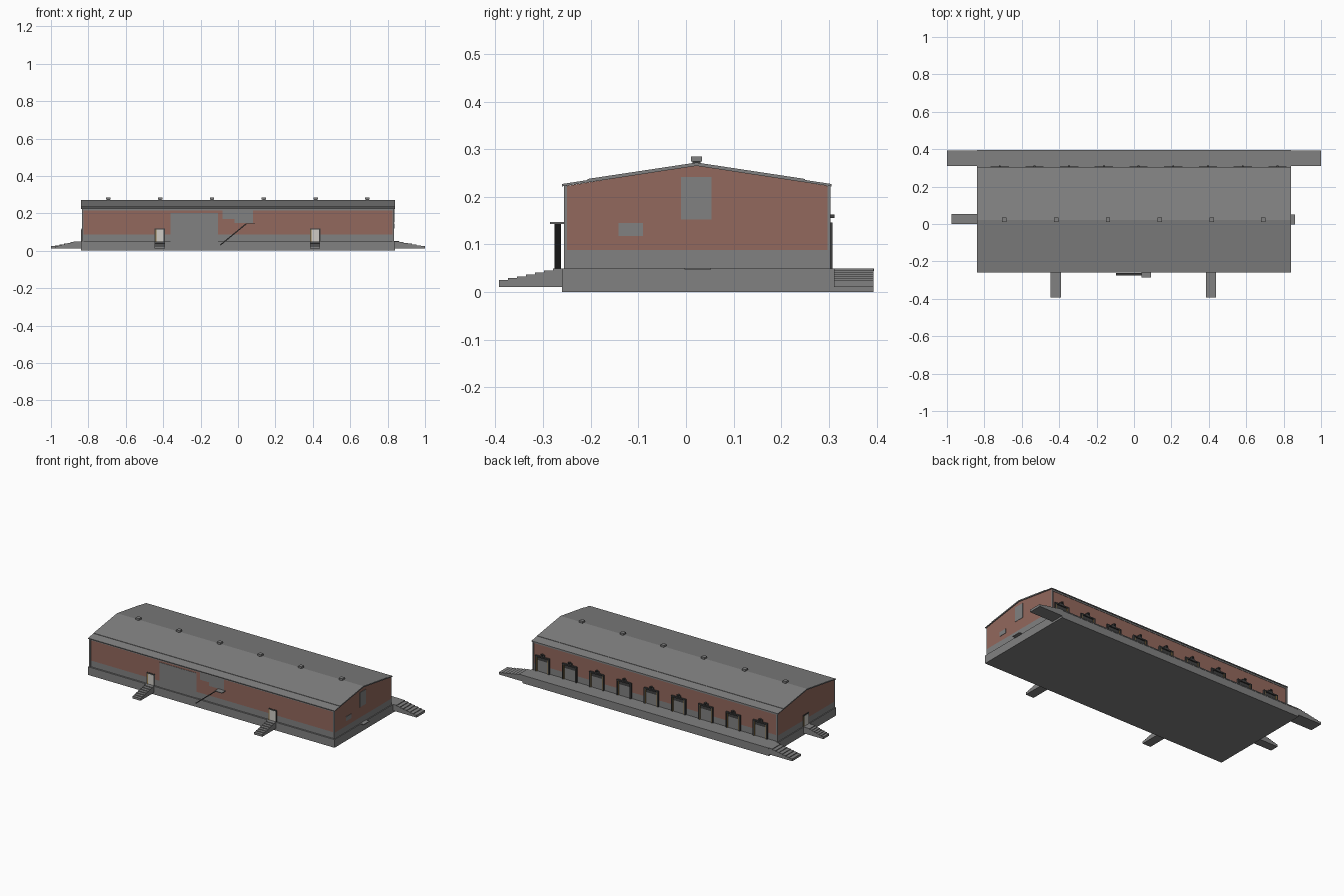
import bpy, bmesh, math
from mathutils import Matrix

if "Cube" in bpy.data.objects:
    bpy.data.objects.remove(bpy.data.objects["Cube"])


def material(name, r, g, b):
    m = bpy.data.materials.new(name)
    m.use_nodes = True
    m.diffuse_color = (r, g, b, 1)
    m.node_tree.nodes["Principled BSDF"].inputs["Base Color"].default_value = (r, g, b, 1)
    return m


GREY = material("concrete grey", .22, .22, .22)
BRICK = material("red brick", .29, .14, .11)
DARK = material("dark metal", .05, .05, .05)
PALE = material("pale door", .62, .60, .56)
TAN = material("ochre jamb", .30, .20, .07)


def finish(name, bm, mat):
    bmesh.ops.recalc_face_normals(bm, faces=bm.faces)
    mesh = bpy.data.meshes.new(name)
    bm.to_mesh(mesh)
    bm.free()
    mesh.materials.append(mat)
    obj = bpy.data.objects.new(name, mesh)
    bpy.context.collection.objects.link(obj)
    return obj


def box(name, x, y, z, mat):
    """Box from (low, high) ranges."""
    bm = bmesh.new()
    bmesh.ops.create_cube(bm, size=1)
    for v in bm.verts:
        v.co = [r[0] + (c + .5) * (r[1] - r[0]) for c, r in zip(v.co, (x, y, z))]
    return finish(name, bm, mat)


def prism(name, profile, x0, x1, mat):
    """Extrude a (y, z) profile along x."""
    bm = bmesh.new()
    face = bm.faces.new([bm.verts.new((x0, y, z)) for y, z in profile])
    new = bmesh.ops.extrude_face_region(bm, geom=[face])["geom"]
    bmesh.ops.translate(bm, vec=(x1 - x0, 0, 0),
                        verts=[g for g in new if isinstance(g, bmesh.types.BMVert)])
    return finish(name, bm, mat)


def stairs(name, x, y, angle, length, width, landing=0, count=7):
    """Stepped block descending along local -y, turned about z."""
    top, low, base = .05, .025, .011
    profile = [(0, base), (0, top)]
    run = (length - landing) / count
    for i in range(count):
        z = top - (top - low) * i / (count - 1)
        start = 0 if i == 0 else landing + run * i
        profile += [(-start, z), (-landing - run * (i + 1), z)]
    profile = profile[:1] + profile[2:] + [(-length, base)]
    obj = prism(name, profile, -width / 2, width / 2, GREY)
    obj.matrix_world = Matrix.Translation((x, y, 0)) @ Matrix.Rotation(angle, 4, 'Z')


# Foundation, plinth and loading platform
W = .835
FRONT, BACK, RIDGE = -.25, .297, .022
box("foundation", (-.84, .84), (-.26, .308), (0, .05), GREY)
box("loading_platform", (-.84, .84), (.308, .393), (0, .046), GREY)
box("platform_lip", (-.84, .84), (.306, .395), (.044, .05), GREY)
box("plinth_wall", (-W, W), (FRONT, BACK), (.05, .088), GREY)

# Gabled brick walls with pale top course and corner posts
prism("brick_walls", [(FRONT, .088), (BACK, .088), (BACK, .223), (RIDGE, .266), (FRONT, .223)],
      -W, W, BRICK)
for side, y, d in (("front", FRONT, -1), ("back", BACK, 1)):
    box(side + "_top_course", (-W, W), sorted((y, y + d * .002)), (.214, .224), GREY)
    for x in (-W, W - .008):
        box(side + "_corner_post", (x, x + .008), sorted((y, y + d * .006)), (.05, .224), GREY)

# Roof with raised middle sheets and ridge vents
prism("roof", [(-.26, .222), (-.26, .227), (RIDGE, .27), (.305, .227), (.305, .222), (RIDGE, .265)],
      -.84, .84, GREY)
prism("roof_sheets", [(-.207, .2345), (-.207, .2375), (RIDGE, .272), (.25, .2375), (.25, .2345),
                      (RIDGE, .268)], -.84, .84, GREY)
for i in range(6):
    x = -.693 + .277 * i
    box("ridge_vent_neck", (x - .008, x + .008), (.014, .030), (.262, .276), DARK)
    box("ridge_vent_cap", (x - .012, x + .012), (.010, .034), (.274, .285), GREY)

# Plastered patches on the front and the left end
box("tall_front_patch", (-.36, -.108), (FRONT - .002, FRONT), (.05, .203), GREY)
box("upper_front_patch", (-.083, .08), (FRONT - .002, FRONT), (.17, .214), GREY)
box("upper_patch_drop", (-.02, .08), (FRONT - .002, FRONT), (.148, .17), GREY)
box("gable_patch", (W, W + .002), (-.01, .053), (.152, .242), GREY)
box("end_patch", (W, W + .002), (-.142, -.09), (.118, .145), GREY)

# Hanging fire ladder and its landing on the front
box("ladder_landing", (.04, .09), (-.285, FRONT), (.143, .147), GREY)
a, b = (-.095, .03), (.045, .145)
length = math.dist(a, b)
slope = math.atan2(b[1] - a[1], b[0] - a[0])
ladder = box("ladder", (0, length), (-.276, -.262), (-.003, .003), DARK)
ladder.matrix_world = Matrix.Translation((a[0], 0, a[1])) @ Matrix.Rotation(-slope, 4, 'Y')


# Small doors, built facing -y and turned into place
def small_door(name, x, y, angle):
    place = Matrix.Translation((x, y, 0)) @ Matrix.Rotation(angle, 4, 'Z')
    parts = [box(name + "_frame", (-.028, .028), (-.003, .002), (.05, .12), DARK),
             box(name + "_leaf", (-.018, .020), (-.004, 0), (.05, .113), PALE),
             box(name + "_jamb", (-.024, -.018), (-.005, 0), (.05, .113), TAN)]
    for part in parts:
        part.matrix_world = place


for x in (-.418, .412):
    small_door("front_door", x, FRONT, 0)
    stairs("front_steps", x, -.26, 0, .132, .055)
small_door("end_door", -W, .027, -math.pi / 2)
stairs("end_steps", -.84, .027, -math.pi / 2, .135, .055, landing=.025)
box("left_end_sill", (.835, .86), (-.003, .052), (.047, .051), GREY)

# Stepped ramps at both ends of the platform
for s in (-1, 1):
    stairs("platform_steps", s * .84, .352, s * math.pi / 2, .16, .083)

# Row of loading doors with lamps
for i in range(9):
    x = -.718 + .1856 * i
    for s in (-1, 1):
        box("loading_jamb", sorted((x + s * .041, x + s * .049)), (BACK, .307), (.05, .145), DARK)
        box("loading_jamb_lining", sorted((x + s * .037, x + s * .041)), (BACK, .305),
            (.05, .138), TAN)
    box("loading_lintel", (x - .049, x + .049), (BACK, .307), (.138, .146), DARK)
    box("loading_door", (x - .037, x + .037), (BACK, .3), (.05, .118), GREY)
    box("loading_door_top", (x - .037, x + .037), (BACK, .3), (.118, .138), DARK)
    box("loading_door_sign", (x - .014, x + .014), (BACK, .303), (.146, .158), DARK)
    box("loading_lamp", (x - .005, x + .005), (BACK, .312), (.156, .163), DARK)
